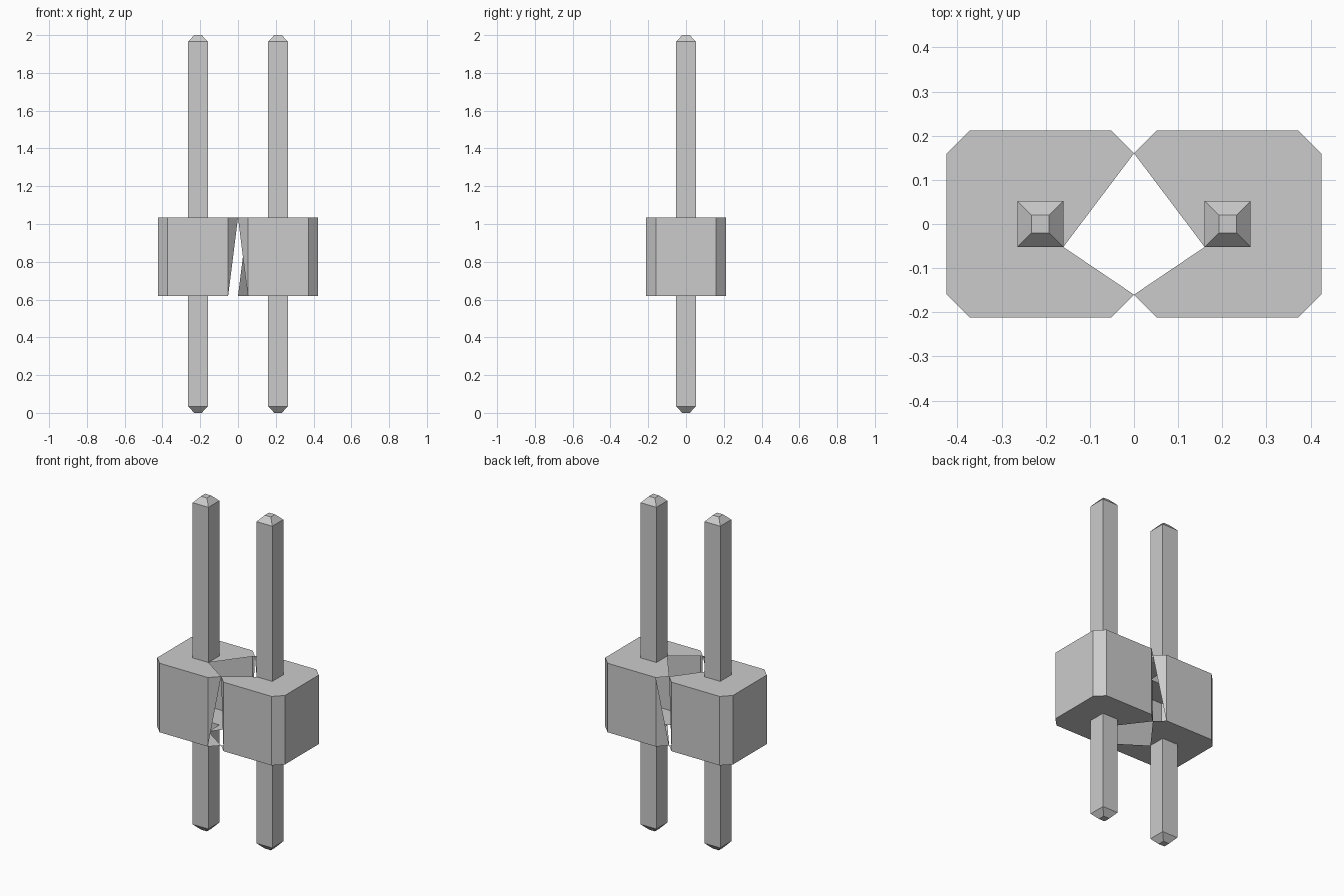
import bpy
import bmesh

cube = bpy.data.objects.get("Cube")
if cube:
    bpy.data.objects.remove(cube, do_unlink=True)

BOTTOM, TOP = 0.62, 1.034      # height range of the housings
PIN_X, PIN, TIP = 0.212, 0.052, 0.02
TAPER = 0.035
HALF, EDGE = 0.212, 0.16       # housing half depth, start of chamfer
WIDE = 2 * PIN_X
CUT = HALF - EDGE

grey = bpy.data.materials.new("plain_grey")
grey.use_nodes = True
grey.diffuse_color = (0.6, 0.6, 0.6, 1)
grey.node_tree.nodes["Principled BSDF"].inputs["Base Color"].default_value = grey.diffuse_color


def make_object(name, faces):
    """Build a flat shaded mesh from a list of corner loops."""
    bm = bmesh.new()
    for loop in faces:
        bm.faces.new([bm.verts.new(p) for p in loop])
    bmesh.ops.remove_doubles(bm, verts=bm.verts, dist=0.0005)
    mesh = bpy.data.meshes.new(name)
    bm.to_mesh(mesh)
    bm.free()
    mesh.materials.append(grey)
    bpy.context.collection.objects.link(bpy.data.objects.new(name, mesh))


def mirror_x(faces):
    return [[(-x, y, z) for x, y, z in reversed(loop)] for loop in faces]


def at(points, z):
    return [(x, y, z) for x, y in points]


def housing(back_keeps_top):
    """Chamfered shell, open on its inner side, with half-open inner chamfers."""
    outline = [(0, -EDGE), (CUT, -HALF), (WIDE - CUT, -HALF), (WIDE, -EDGE),
               (WIDE, EDGE), (WIDE - CUT, HALF), (CUT, HALF), (0, EDGE)]
    b, t = at(outline, BOTTOM), at(outline, TOP)
    faces = [[b[i], b[i + 1], t[i + 1], t[i]] for i in range(1, 6)]
    # triangular inner chamfers
    faces.append([b[1], t[1], t[0]])
    faces.append([b[6], t[7], t[6]] if back_keeps_top else [b[6], b[7], t[6]])
    # top and bottom plates around the pin opening, with the inner notch
    near, far = PIN_X - PIN, PIN_X + PIN
    front = outline[:4] + [(far, -PIN), (near, -PIN)]
    back = outline[3:] + [(near, -PIN), (near, PIN), (far, PIN), (far, -PIN)]
    for plate in (front, back):
        faces.append(at(plate, TOP))
        faces.append(at(plate[::-1], BOTTOM))
    return faces


def pin_half(base, end):
    """Square pin running from the housing to a tapered tip."""
    up = 1 if end > base else -1
    rings = []
    for z, r in ((base, PIN), (end - up * TAPER, PIN), (end, TIP)):
        square = [(-r, -r), (r, -r), (r, r), (-r, r)][::up]
        rings.append([(PIN_X + x, y, z) for x, y in square])
    faces = [rings[-1]]
    for low, high in zip(rings, rings[1:]):
        for i in range(4):
            j = (i + 1) % 4
            faces.append([low[i], low[j], high[j], high[i]])
    return faces


# housings
make_object("left_housing", housing(False))
make_object("right_housing", mirror_x(housing(True)))

# pins
for part, base, end in (("upper_pin", TOP, 2.0), ("lower_pin", BOTTOM, 0.0)):
    faces = pin_half(base, end)
    make_object("left_" + part, faces)
    make_object("right_" + part, mirror_x(faces))
